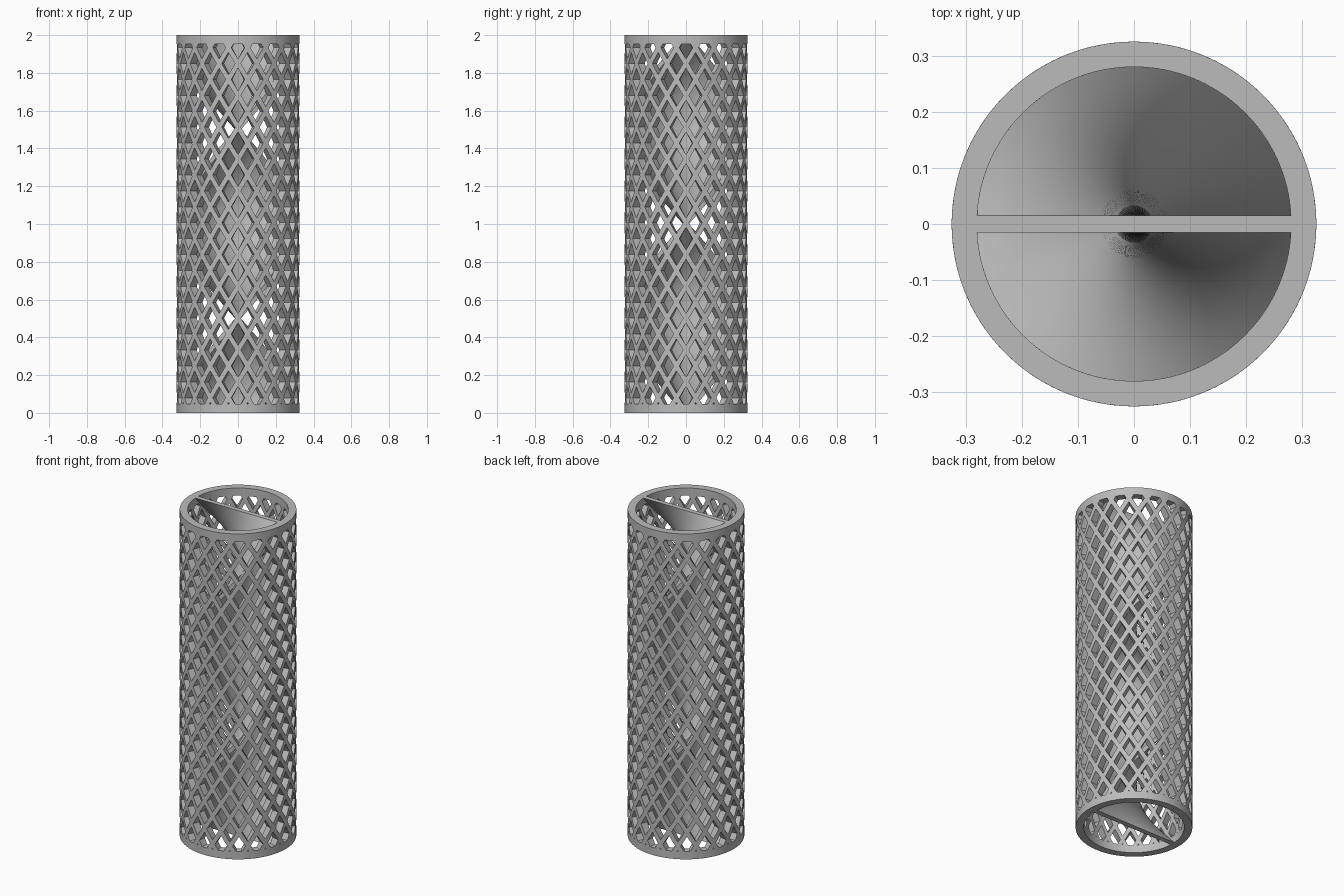
import bpy, bmesh, math
from mathutils import Vector, Matrix

if "Cube" in bpy.data.objects:
    bpy.data.objects.remove(bpy.data.objects["Cube"])

HEIGHT, R_OUT, R_IN = 2.0, 0.325, 0.28
COLUMNS = 20            # openings around the tube
PITCH = 0.1685          # vertical distance between openings
FIRST = 0.08            # height of the lowest opening
HALF_STRUT = 0.025      # half strut width, measured vertically
BAND = 0.047            # solid rim height
BLADE_R, BLADE_T = 0.285, 0.03

grey = bpy.data.materials.new("grey")
grey.use_nodes = True
grey.diffuse_color = (0.5, 0.5, 0.5, 1)
grey.node_tree.nodes["Principled BSDF"].inputs["Base Color"].default_value = (0.5, 0.5, 0.5, 1)


def finish(bm, name):
    bmesh.ops.recalc_face_normals(bm, faces=bm.faces[:])
    mesh = bpy.data.meshes.new(name)
    bm.to_mesh(mesh)
    bm.free()
    mesh.materials.append(grey)
    obj = bpy.data.objects.new(name, mesh)
    bpy.context.collection.objects.link(obj)
    bpy.ops.object.select_all(action='DESELECT')
    obj.select_set(True)
    bpy.context.view_layer.objects.active = obj
    bpy.ops.object.shade_smooth_by_angle(angle=math.radians(30))
    return obj


def cut(bm, point, normal):
    bmesh.ops.bisect_plane(bm, geom=bm.verts[:] + bm.edges[:] + bm.faces[:], dist=1e-6,
                           plane_co=point, plane_no=Vector(normal).normalized())


def thicken(bm, move):
    """Extrude every face into a closed shell and move the new side."""
    res = bmesh.ops.extrude_face_region(bm, geom=bm.faces[:], use_keep_orig=True)
    for v in res["geom"]:
        if isinstance(v, bmesh.types.BMVert):
            move(v)


def in_opening(p):
    if not BAND < p.y < HEIGHT - BAND:
        return False
    for s in (-1, 1):
        d = (p.y - FIRST - s * PITCH * p.x) % PITCH
        if abs(d - PITCH / 2) < HALF_STRUT:
            return False
    return True


# Lattice tube: one flat column (x = column fraction, y = height) is cut along
# the strut edges, then bent, repeated around the axis and thickened
bm = bmesh.new()
corners = [(-0.5, 0), (0.5, 0), (0.5, HEIGHT), (-0.5, HEIGHT)]
bm.faces.new([bm.verts.new((x, y, 0)) for x, y in corners])
for y in (BAND, HEIGHT - BAND):
    cut(bm, (0, y, 0), (0, 1, 0))
for x in (-0.25, 0, 0.25):
    cut(bm, (x, 0, 0), (1, 0, 0))
for row in range(-2, 14):
    for s in (-1, 1):
        for side in (-1, 1):
            y = FIRST + (row + 0.5) * PITCH + side * HALF_STRUT
            cut(bm, (0, y, 0), (-s * PITCH, 1, 0))
holes = [f for f in bm.faces if in_opening(f.calc_center_median())]
bmesh.ops.delete(bm, geom=holes, context='FACES')

step = math.tau / COLUMNS
for v in bm.verts:
    a = v.co.x * step
    v.co = (R_OUT * math.cos(a), R_OUT * math.sin(a), v.co.y)
column = bm.verts[:] + bm.edges[:] + bm.faces[:]
for i in range(1, COLUMNS):
    copy = bmesh.ops.duplicate(bm, geom=column)["geom"]
    verts = [g for g in copy if isinstance(g, bmesh.types.BMVert)]
    bmesh.ops.rotate(bm, verts=verts, cent=(0, 0, 0), matrix=Matrix.Rotation(i * step, 3, 'Z'))
bmesh.ops.remove_doubles(bm, verts=bm.verts[:], dist=1e-4)


def to_inner(v):
    v.co.x *= R_IN / R_OUT
    v.co.y *= R_IN / R_OUT


thicken(bm, to_inner)
finish(bm, "lattice_tube")

# Twisted blade: a thin upright slab turned once around the axis
bm = bmesh.new()
bmesh.ops.create_grid(bm, x_segments=16, y_segments=128, size=1)
for v in bm.verts:
    v.co = (v.co.x * BLADE_R, -BLADE_T / 2, (v.co.y + 1) * HEIGHT / 2)


def to_back(v):
    v.co.y += BLADE_T


thicken(bm, to_back)
for v in bm.verts:
    v.co = Matrix.Rotation(math.tau * v.co.z / HEIGHT, 3, 'Z') @ v.co
finish(bm, "twisted_blade")
